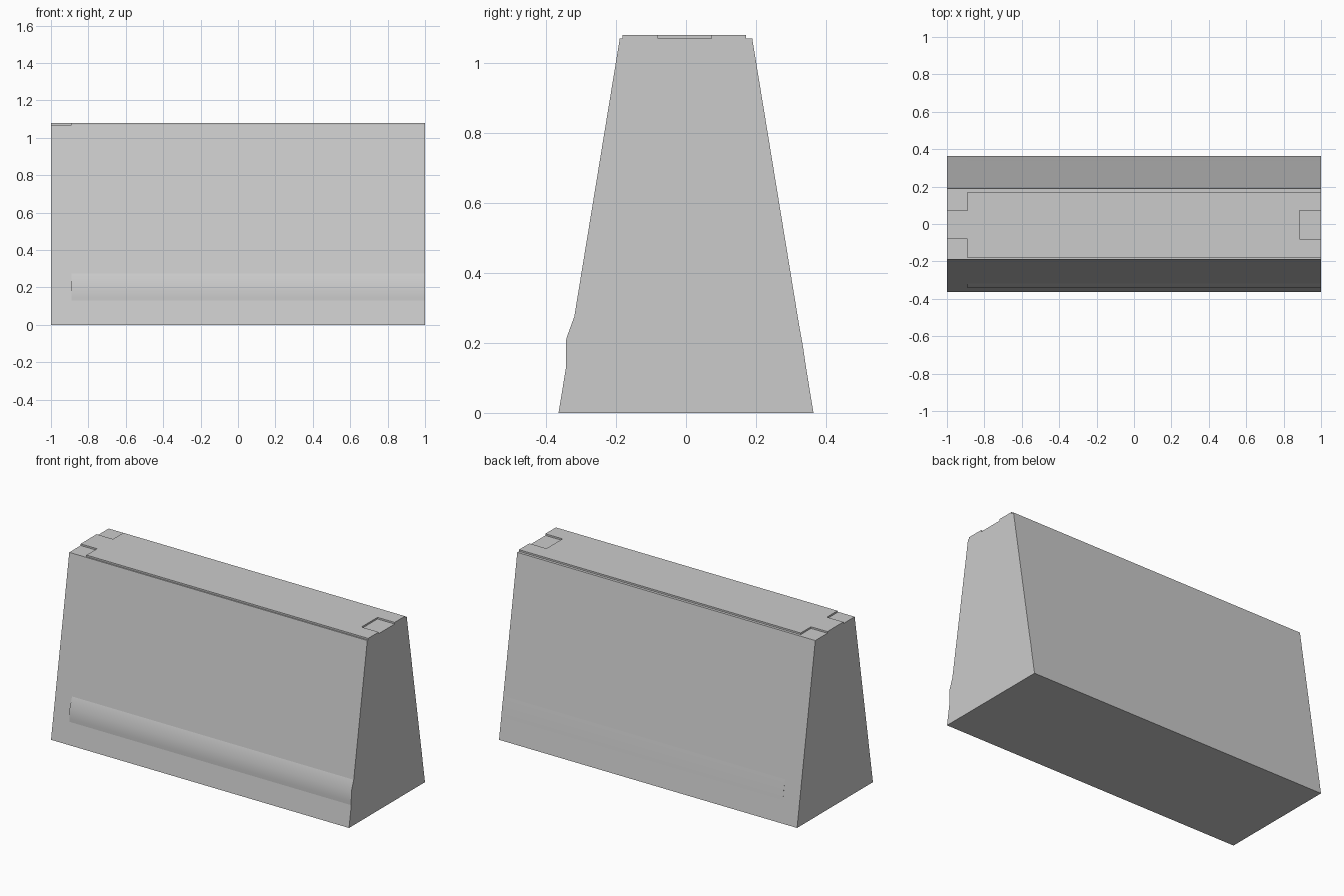
import bpy, bmesh, math

if "Cube" in bpy.data.objects:
    bpy.data.objects.remove(bpy.data.objects["Cube"])

BASE, TOP, SHOULDER, HEIGHT = 0.364, 0.189, 1.07, 1.08
TAB = 0.11  # length of the end joints


def wall_y(z):
    return BASE + (TOP - BASE) * z / SHOULDER


def prism(name, points, offset, smooth=False):
    """Close the outline and extrude it by the offset vector."""
    bm = bmesh.new()
    face = bm.faces.new([bm.verts.new(p) for p in points])
    ext = bmesh.ops.extrude_face_region(bm, geom=[face])
    moved = [g for g in ext["geom"] if isinstance(g, bmesh.types.BMVert)]
    bmesh.ops.translate(bm, verts=moved, vec=offset)
    bmesh.ops.recalc_face_normals(bm, faces=bm.faces)
    mesh = bpy.data.meshes.new(name)
    bm.to_mesh(mesh)
    bm.free()
    ob = bpy.data.objects.new(name, mesh)
    bpy.context.collection.objects.link(ob)
    if smooth:
        bpy.ops.object.select_all(action='DESELECT')
        ob.select_set(True)
        bpy.context.view_layer.objects.active = ob
        bpy.ops.object.shade_smooth_by_angle(angle=math.radians(30))
    return ob


# Tapered wall body
profile = [(-BASE, 0), (BASE, 0), (TOP, SHOULDER), (-TOP, SHOULDER)]
prism("barrier_body", [(-1, y, z) for y, z in profile], (2, 0, 0))

# Raised cap with a tongue on the left end and a matching slot on the right
yf, yb, t0, t1 = -0.181, 0.172, -0.08, 0.073
left, right = -1 + TAB, 1 - TAB - 0.005 + 0.0
cap = [(left, yf), (1, yf), (1, t0), (right, t0), (right, t1), (1, t1),
       (1, yb), (left, yb), (left, t1), (-1, t1), (-1, t0), (left, t0)]
prism("top_cap", [(x, y, SHOULDER) for x, y in cap], (0, 0, HEIGHT - SHOULDER))

# Softly shaded ridge low on the front
ridge = [(-wall_y(0.13), 0.13), (-0.343, 0.15), (-0.342, 0.212),
         (-wall_y(0.275), 0.275), (-0.30, 0.20)]
prism("front_ridge", [(left, y, z) for y, z in ridge], (2 - TAB, 0, 0), True)

# Almost flush strip low on the back
strip = [(wall_y(0.13), 0.13), (wall_y(0.19) + 0.001, 0.19),
         (wall_y(0.25), 0.25), (0.30, 0.19)]
prism("back_strip", [(left, y, z) for y, z in strip], (2 - TAB, 0, 0), True)
